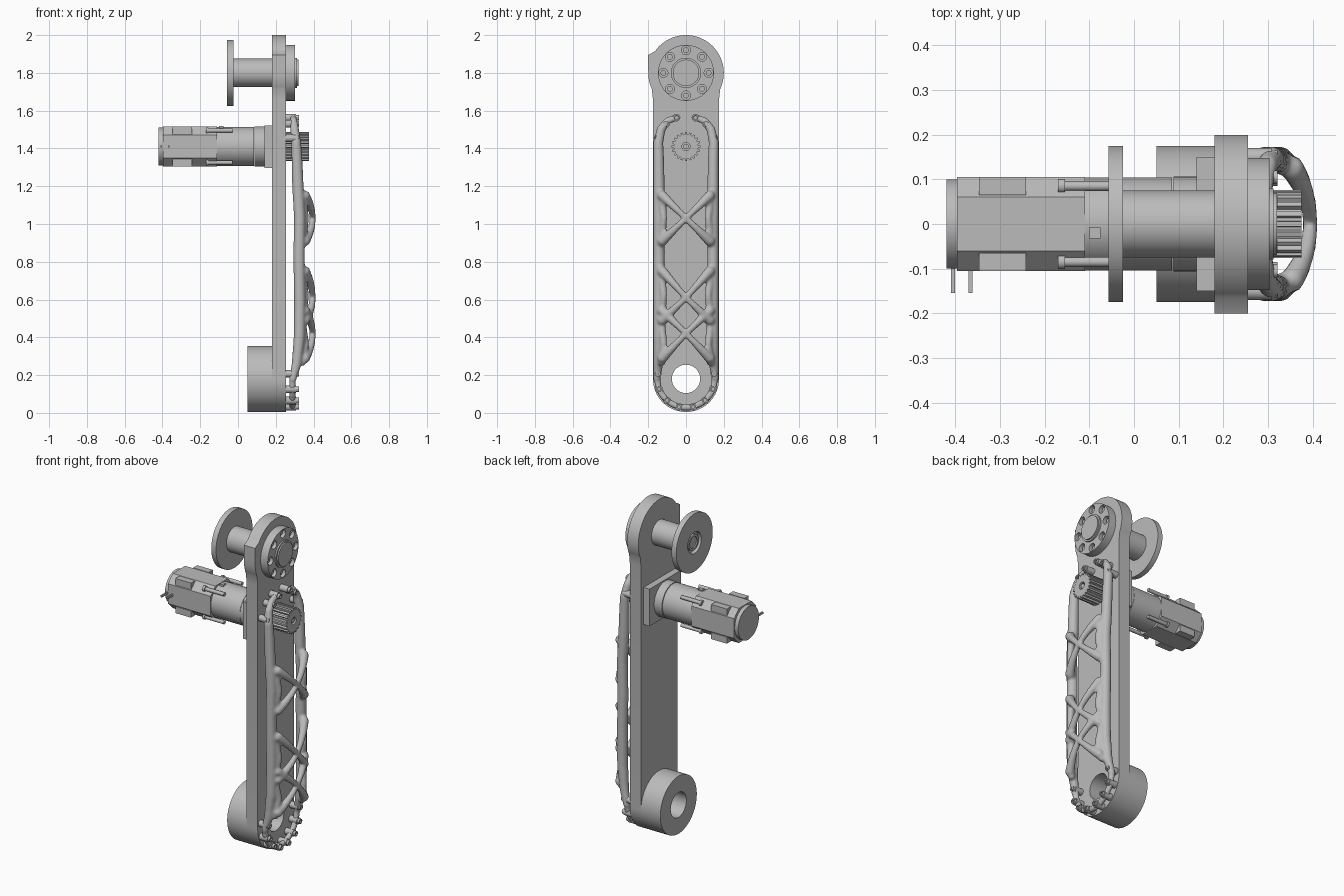
import bpy, bmesh, math
from math import sin, cos, pi
from mathutils import Matrix, Vector

if "Cube" in bpy.data.objects:
    bpy.data.objects.remove(bpy.data.objects["Cube"])

grey = bpy.data.materials.new("plain grey")
grey.use_nodes = True
grey.diffuse_color = (0.5, 0.5, 0.5, 1)
grey.node_tree.nodes["Principled BSDF"].inputs["Base Color"].default_value = (0.5, 0.5, 0.5, 1)
parts = []


def finish(name, bm):
    bmesh.ops.remove_doubles(bm, verts=bm.verts, dist=1e-5)
    bmesh.ops.recalc_face_normals(bm, faces=bm.faces)
    mesh = bpy.data.meshes.new(name)
    bm.to_mesh(mesh)
    bm.free()
    mesh.materials.append(grey)
    ob = bpy.data.objects.new(name, mesh)
    bpy.context.collection.objects.link(ob)
    parts.append(ob)
    return ob


def lathe(name, profile, z, y=0, seg=64, ring=False):
    """Revolve (x, radius) points about an x-directed axis."""
    bm = bmesh.new()
    rows = [[bm.verts.new((x, y + r * cos(2 * pi * i / seg), z + r * sin(2 * pi * i / seg)))
             for i in range(seg)] for x, r in profile]
    pairs = list(zip(rows, rows[1:])) + ([(rows[-1], rows[0])] if ring else [])
    for a, b in pairs:
        for i in range(seg):
            j = (i + 1) % seg
            bm.faces.new((a[i], a[j], b[j], b[i]))
    return finish(name, bm)


def rod(name, x0, x1, r, z, y=0, seg=64):
    return lathe(name, [(x0, 0), (x0, r), (x1, r), (x1, 0)], z, y, seg)


def prism(name, x0, x1, outline, holes=()):
    """Extrude a (y, z) outline with holes along x."""
    bm = bmesh.new()
    for loop in [outline, *holes]:
        vs = [bm.verts.new((x0, y, z)) for y, z in loop]
        for i, v in enumerate(vs):
            bm.edges.new((v, vs[i - 1]))
    bmesh.ops.triangle_fill(bm, edges=bm.edges[:], use_beauty=True)
    new = bmesh.ops.extrude_face_region(bm, geom=bm.faces[:])["geom"]
    moved = [g for g in new if isinstance(g, bmesh.types.BMVert)]
    bmesh.ops.translate(bm, verts=moved, vec=(x1 - x0, 0, 0))
    return finish(name, bm)


def box(name, centre, size):
    bm = bmesh.new()
    bmesh.ops.create_cube(bm, size=1, matrix=Matrix.Translation(centre) @ Matrix.Diagonal((*size, 1)))
    return finish(name, bm)


def arc(y, z, r, a0, a1, n):
    return [(y + r * cos(math.radians(a0 + (a1 - a0) * i / n)),
             z + r * sin(math.radians(a0 + (a1 - a0) * i / n))) for i in range(n + 1)]


def circle(y, z, r, n=32):
    return arc(y, z, r, 0, 360, n)[:-1]


TOP, MOTOR, BASE = 1.8, 1.41, 0.18

# Arm plate with rounded ends, a small stop lug and the lower bore
outline = (arc(0, BASE, 0.175, 180, 360, 40) + [(0.175, 1.66)] + arc(0, TOP, 0.2, -25, 145, 44)
           + [(-0.2, 1.895), (-0.2, 1.82)] + arc(0, TOP, 0.2, 185, 205, 5) + [(-0.175, 1.66)])
prism("arm_plate", 0.18, 0.255, outline, [circle(0, BASE, 0.075, 48)])

# Lower bearing drum
lathe("lower_drum", [(0.05, 0.075), (0.05, 0.175), (0.18, 0.175), (0.18, 0.075)], BASE, ring=True)

# Upper spindle: recessed disc, shaft and bolted flange
lathe("spindle_disc", [(-0.045, 0), (-0.045, 0.035), (-0.052, 0.035), (-0.052, 0.048), (-0.035, 0.048),
                       (-0.035, 0.065), (-0.057, 0.065), (-0.057, 0.175), (-0.025, 0.175), (-0.025, 0)], TOP)
rod("spindle_shaft", -0.025, 0.18, 0.075, TOP)
bolts = circle(0, TOP, 0.12, 8)
prism("flange", 0.255, 0.303, circle(0, TOP, 0.148, 64), [circle(y, z, 0.024, 20) for y, z in bolts])
for y, z in bolts:
    rod("flange_bolt", 0.255, 0.288, 0.015, z, y, 16)
lathe("flange_hub", [(0.3, 0), (0.3, 0.08), (0.312, 0.08), (0.312, 0.07), (0.32, 0.07), (0.32, 0)], TOP)

# Motor: end cap, chamfered body, corner blocks, gearbox and long screws
h, c = 0.105, 0.06
rod("motor_cap", -0.42, -0.395, 0.1, MOTOR)
prism("motor_body", -0.397, -0.11, [(s * a, MOTOR + t * b) for s, t, a, b in (
    (1, -1, h, c), (1, 1, h, c), (1, 1, c, h), (-1, 1, c, h),
    (-1, 1, h, c), (-1, -1, h, c), (-1, -1, c, h), (1, -1, c, h))])
rod("gearbox", -0.16, 0.085, 0.104, MOTOR)
rod("gearbox_front", 0.088, 0.14, 0.106, MOTOR)
for sy in (-1, 1):
    for sz in (-1, 1):
        y, z = sy * 0.085, MOTOR + sz * 0.085
        box("corner_block", (-0.295, y, z), (0.105, 0.04, 0.04))
        rod("motor_screw", -0.16, -0.03, 0.011, z, y, 16)
        rod("motor_screw_head", -0.17, -0.155, 0.016, z, y, 16)
box("motor_mount", (0.16, 0, MOTOR), (0.04, 0.3, 0.225))
box("motor_knob", (-0.088, -0.02, MOTOR + 0.1), (0.025, 0.025, 0.02))
for x in (-0.406, -0.366):
    box("motor_pin", (x, -0.125, MOTOR), (0.009, 0.06, 0.012))

# Toothed drive pulley on the motor shaft
teeth = []
for i in range(20):
    for step, r in ((-6, 0.064), (-4, 0.076), (4, 0.076), (6, 0.064)):
        a = math.radians(i * 18 + step)
        teeth.append((r * cos(a), MOTOR + r * sin(a)))
prism("drive_pulley", 0.255, 0.375, teeth, [circle(0, MOTOR, 0.022, 20)])
rod("motor_shaft", 0.18, 0.37, 0.014, MOTOR, 0, 20)

# Organic lattice cover: overlapping blobs fused by a voxel remesh
blob = bmesh.new()


def strand(points):
    """Chain blobs along (x, y, z, radius) points."""
    for a, b in zip(points, points[1:]):
        a, b = Vector(a), Vector(b)
        n = max(1, math.ceil((b - a).to_3d().length / (0.5 * min(a.w, b.w))))
        for i in range(n + 1):
            p = a.lerp(b, i / n)
            bmesh.ops.create_icosphere(blob, subdivisions=2, radius=p.w, matrix=Matrix.Translation(p.to_3d()))


def brace(y0, z0, y1, z1, r=0.017):
    """Brace following the arched outer surface."""
    ys = [y0 + (y1 - y0) * i / 6 for i in range(7)]
    strand([(0.395 - 2.6 * y * y, y, z0 + (z1 - z0) * i / 6, r + 0.25 * abs(y) ** 1.5)
            for i, y in enumerate(ys)])


rail = [(0.29, 0.155, 0.18, 0.02), (0.31, 0.147, 0.26, 0.027), (0.325, 0.143, 0.4, 0.032),
        (0.327, 0.143, 0.6, 0.032), (0.323, 0.143, 0.83, 0.032), (0.327, 0.143, 1.03, 0.032),
        (0.317, 0.143, 1.2, 0.032), (0.312, 0.145, 1.35, 0.03), (0.308, 0.147, 1.43, 0.028),
        (0.3, 0.132, 1.5, 0.024), (0.295, 0.1, 1.545, 0.02), (0.292, 0.055, 1.562, 0.018)]
lower = arc(0, BASE, 0.152, 270, 360, 8)
for s in (-1, 1):
    strand([(x, s * y, z, r) for x, y, z, r in rail])
    strand([(0.288, s * y, z, 0.018) for y, z in lower])
    # Bulging inner ridge where the braces meet each rail
    for z0, z1 in ((0.27, 0.47), (0.5, 0.74), (0.9, 1.16)):
        strand([(0.34, s * 0.13, z0, 0.022), (0.358, s * 0.118, (z0 + z1) / 2, 0.019), (0.34, s * 0.13, z1, 0.022)])
    # Crossing braces
    for mid, up, down in ((1.03, 0.12, 0.12), (0.61, 0.14, 0.12), (0.42, 0.12, 0.13)):
        brace(0, mid, s * 0.125, mid + up)
        brace(0, mid, s * 0.125, mid - down)
cover = finish("lattice_cover", blob)
mod = cover.modifiers.new("fuse", "REMESH")
mod.mode = "VOXEL"
mod.voxel_size = 0.007
mod.use_smooth_shade = True
mod = cover.modifiers.new("soften", "SMOOTH")
mod.factor = 0.5
mod.iterations = 5

# Cover bolts around both ends
spots = [(0.05, 1.563), (0.105, 1.53), (0.15, 1.455)]
spots += [(0.152 * sin(a), BASE - 0.152 * cos(a)) for a in (0.25, 0.72, 1.2, 1.75)]
for s in (-1, 1):
    for y, z in spots:
        lathe("cover_bolt", [(0.255, 0), (0.255, 0.02), (0.308, 0.02), (0.308, 0.015),
                             (0.322, 0.015), (0.322, 0.008), (0.314, 0.008), (0.314, 0)], z, s * y, 20)

bpy.ops.object.select_all(action="DESELECT")
for ob in parts:
    if ob is not cover:
        ob.select_set(True)
bpy.context.view_layer.objects.active = parts[0]
bpy.ops.object.shade_smooth_by_angle(angle=math.radians(30))

# Centre the model across its depth and width
for ob in parts:
    ob.location.z = -0.005 if ob is None else 0
